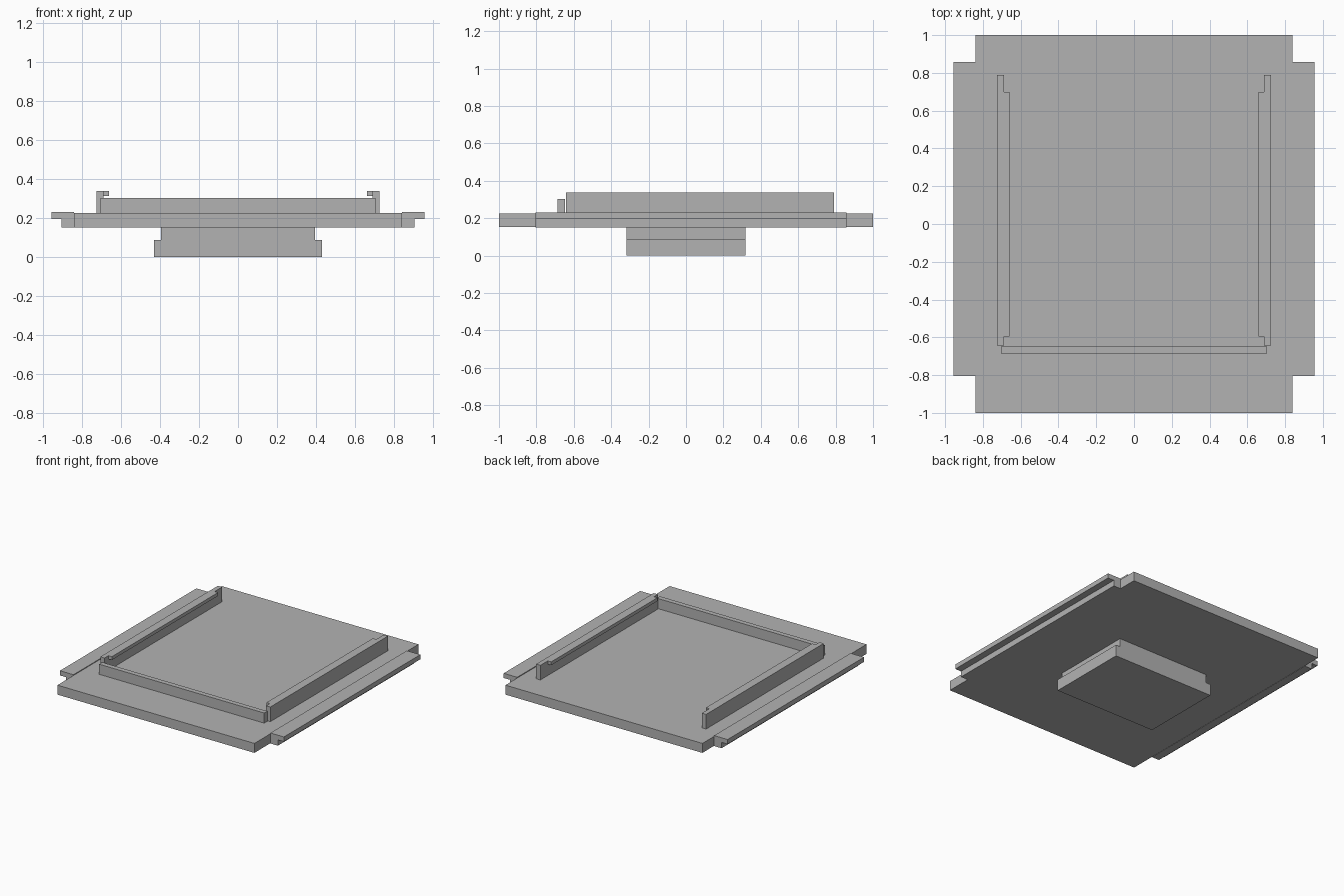
import bpy
import bmesh

cube = bpy.data.objects.get("Cube")
if cube:
    bpy.data.objects.remove(cube, do_unlink=True)

# Single flat grey
grey = bpy.data.materials.new("plain grey")
grey.use_nodes = True
colour = (0.45, 0.45, 0.45, 1)
grey.diffuse_color = colour
grey.node_tree.nodes["Principled BSDF"].inputs["Base Color"].default_value = colour


def extrude_profile(name, profile, y0, y1, mirrored=False):
    """Extrude an x-z outline from y0 to y1, optionally mirrored across x."""
    bm = bmesh.new()
    face = bm.faces.new([bm.verts.new((x, y0, z)) for x, z in profile])
    result = bmesh.ops.extrude_face_region(bm, geom=[face])
    moved = [v for v in result["geom"] if isinstance(v, bmesh.types.BMVert)]
    bmesh.ops.translate(bm, verts=moved, vec=(0, y1 - y0, 0))
    bmesh.ops.recalc_face_normals(bm, faces=bm.faces)
    mesh = bpy.data.meshes.new(name)
    bm.to_mesh(mesh)
    bm.free()
    mesh.materials.append(grey)
    obj = bpy.data.objects.new(name, mesh)
    bpy.context.collection.objects.link(obj)
    if mirrored:
        mirror = obj.modifiers.new("Mirror", "MIRROR")
        mirror.use_mirror_merge = False
    return obj


def rect(x0, x1, z0, z1):
    return [(x0, z0), (x1, z0), (x1, z1), (x0, z1)]


# Main plate
extrude_profile("base_plate", rect(-0.84, 0.84, 0.152, 0.225), -1, 1)

# Foot below the plate with a wider lower flange on both sides
half = [(0.43, 0), (0.43, 0.088), (0.393, 0.088), (0.393, 0.152)]
foot = half + [(-x, z) for x, z in reversed(half)]
extrude_profile("foot_block", foot, -0.317, 0.317)

# Stepped rails along the plate's long edges
step = [(0.84, 0.15), (0.903, 0.15), (0.903, 0.195),
        (0.955, 0.195), (0.955, 0.231), (0.84, 0.231)]
extrude_profile("side_rails", step, -0.805, 0.857, True)

# Upright guides with inward lips, and the front stop bar
extrude_profile("guide_walls", rect(0.689, 0.725, 0.225, 0.338), -0.642, 0.79, True)
extrude_profile("guide_lips", rect(0.66, 0.689, 0.312, 0.338), -0.595, 0.70, True)
extrude_profile("front_stop", rect(-0.704, 0.704, 0.225, 0.303), -0.686, -0.648)
